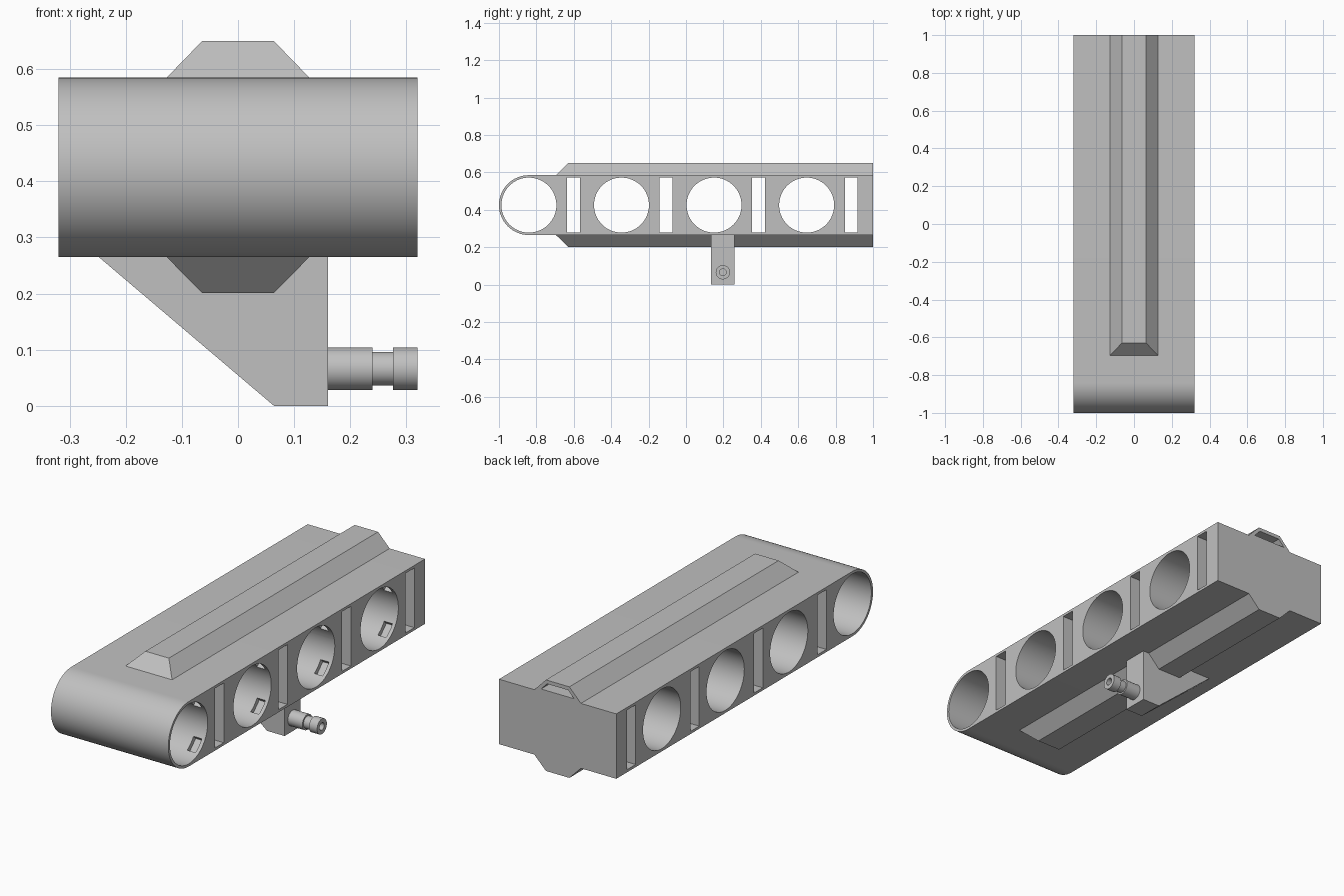
import bpy, bmesh, math
from mathutils import Vector, Matrix

cube = bpy.data.objects.get("Cube")
if cube:
    bpy.data.objects.remove(cube, do_unlink=True)

grey = bpy.data.materials.new("light grey")
grey.use_nodes = True
COLOUR = (0.53, 0.53, 0.53, 1)
grey.diffuse_color = COLOUR
grey.node_tree.nodes["Principled BSDF"].inputs["Base Color"].default_value = COLOUR

HALF = 0.32              # half width of the body
MID = 0.425              # height of the bore axes
NOSE_Y = -0.84           # axis of the rounded nose
PITCH = 0.495            # spacing of the bores
BORE = 0.147


def finish(name, bm):
    bmesh.ops.recalc_face_normals(bm, faces=bm.faces)
    mesh = bpy.data.meshes.new(name)
    bm.to_mesh(mesh)
    bm.free()
    mesh.materials.append(grey)
    obj = bpy.data.objects.new(name, mesh)
    bpy.context.collection.objects.link(obj)
    return obj


def loft(bm, first, last):
    """Closed solid between two matching outlines."""
    a = [bm.verts.new(p) for p in first]
    b = [bm.verts.new(p) for p in last]
    bm.faces.new(a)
    bm.faces.new(b)
    for i in range(len(a)):
        j = (i + 1) % len(a)
        bm.faces.new((a[i], a[j], b[j], b[i]))


def box(bm, centre, size, turn=Matrix()):
    m = Matrix.Translation(centre) @ turn @ Matrix.Diagonal((*size, 1))
    bmesh.ops.create_cube(bm, size=1, matrix=m)


def activate(obj):
    bpy.ops.object.select_all(action="DESELECT")
    obj.select_set(True)
    bpy.context.view_layer.objects.active = obj


def cut(obj, bm):
    cutter = finish("cutter", bm)
    cutter.hide_render = True
    mod = obj.modifiers.new("cut", "BOOLEAN")
    mod.operation = "DIFFERENCE"
    mod.solver = "EXACT"
    mod.object = cutter
    activate(obj)
    bpy.ops.object.modifier_apply(modifier=mod.name)
    bpy.data.objects.remove(cutter, do_unlink=True)


def smooth(obj):
    activate(obj)
    bpy.ops.object.shade_smooth_by_angle(angle=math.radians(30))


# Body: a long block with a rounded nose, extruded across x
outline = [(1, 0.265)]
for i in range(33):
    t = -math.pi / 2 - math.pi * i / 32
    outline.append((NOSE_Y + 0.16 * math.cos(t), MID + 0.16 * math.sin(t)))
outline.append((1, 0.585))
bm = bmesh.new()
loft(bm, [(-HALF, y, z) for y, z in outline], [(HALF, y, z) for y, z in outline])
body = finish("body", bm)

# Four bores, each followed by a tall slot, all right through
bm = bmesh.new()
for k in range(4):
    y = NOSE_Y + k * PITCH
    bmesh.ops.create_cone(
        bm, cap_ends=True, segments=64, radius1=BORE, radius2=BORE, depth=1,
        matrix=Matrix.Translation((0, y, MID)) @ Matrix.Rotation(math.pi / 2, 4, "Y"))
    box(bm, (0, y + 0.238, MID), (1, 0.068, 0.294))
cut(body, bm)

# Small pockets inside each bore, near its left mouth
bm = bmesh.new()
for k in range(4):
    for angle in (-math.pi / 4, math.pi / 4):
        turn = Matrix.Rotation(angle, 4, "X")
        centre = Vector((0.28, NOSE_Y + k * PITCH, MID)) + turn @ Vector((0, BORE, 0))
        box(bm, centre, (0.045, 0.04, 0.07), turn)
cut(body, bm)
smooth(body)


# Rails with sloping sides and front, above and below
def rail(name, base_z, tip_z):
    def ring(half, front, z):
        return [(-half, front, z), (half, front, z), (half, 1, z), (-half, 1, z)]
    bm = bmesh.new()
    loft(bm, ring(0.127, -0.695, base_z), ring(0.064, -0.63, tip_z))
    return finish(name, bm)


upper_rail = rail("upper_rail", 0.585, 0.65)
rail("lower_rail", 0.265, 0.201)

# Opening in the back of the upper rail
slot = [(-0.09, 0.598), (0.09, 0.598), (0.058, 0.632), (-0.058, 0.632)]
bm = bmesh.new()
loft(bm, [(x, 0.7, z) for x, z in slot], [(x, 1.1, z) for x, z in slot])
cut(upper_rail, bm)

# Bracket under the body
plate = [(-0.248, 0.265), (0.064, 0), (0.16, 0), (0.16, 0.265)]
bm = bmesh.new()
loft(bm, [(x, 0.134, z) for x, z in plate], [(x, 0.26, z) for x, z in plate])
finish("bracket", bm)

# Grooved, hollow-ended knob turned about the x axis
profile = [(0.16, 0), (0.16, 0.038), (0.24, 0.038), (0.24, 0.03), (0.276, 0.03),
           (0.276, 0.038), (HALF, 0.038), (HALF, 0.018), (0.27, 0.018), (0.27, 0)]
axis = Vector((0, 0.197, 0.066))
bm = bmesh.new()
points = [bm.verts.new(axis + Vector((x, 0, r))) for x, r in profile]
edges = [bm.edges.new(pair) for pair in zip(points, points[1:])]
bmesh.ops.spin(bm, geom=points + edges, cent=axis, axis=(1, 0, 0),
               angle=math.tau, steps=32)
bmesh.ops.remove_doubles(bm, verts=bm.verts, dist=0.0001)
smooth(finish("knob", bm))
